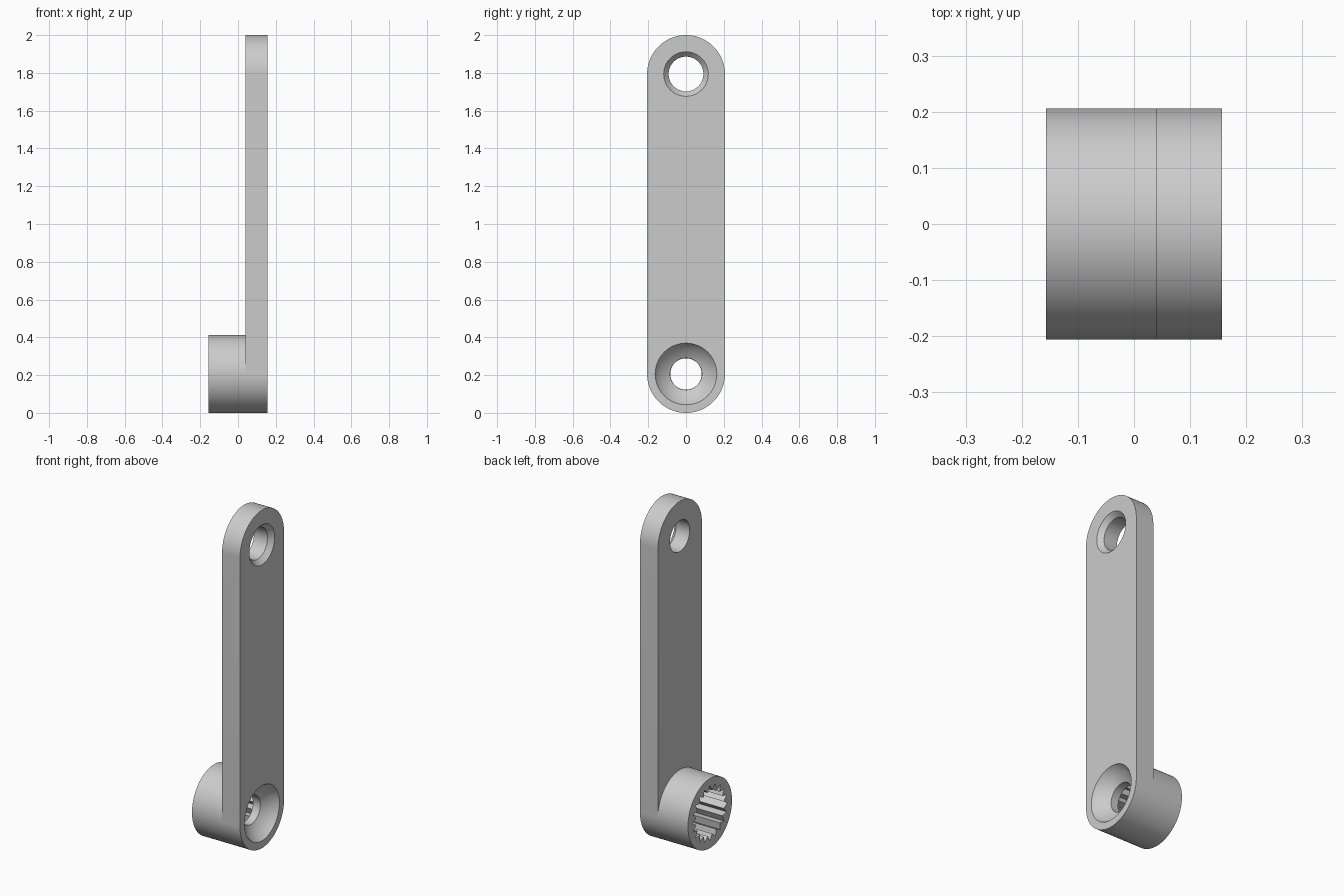
import bpy, bmesh
from math import sin, cos, pi

if "Cube" in bpy.data.objects:
    bpy.data.objects.remove(bpy.data.objects["Cube"], do_unlink=True)

R = 0.206             # rounded end radius
LOW, HIGH = R, 2 - R  # heights of the two hole centres
BACK, STEP, FACE = -0.157, 0.04, 0.157
SEG = 96

grey = bpy.data.materials.new("plain grey")
grey.use_nodes = True
grey.diffuse_color = (0.6, 0.6, 0.6, 1)
grey.node_tree.nodes["Principled BSDF"].inputs["Base Color"].default_value = (0.6, 0.6, 0.6, 1)


def circle(r, z, start=0, turn=2 * pi, count=SEG, closed=True):
    """Points (y, z) along a circle or an arc."""
    steps = count if closed else count + 1
    return [(r * cos(start + turn * i / count), z + r * sin(start + turn * i / count))
            for i in range(steps)]


def loft(name, sections):
    """Closed solid through matching (x, outline) sections along x."""
    bm = bmesh.new()
    rings = [[bm.verts.new((x, y, z)) for y, z in outline] for x, outline in sections]
    for a, b in zip(rings, rings[1:]):
        for i in range(len(a)):
            j = (i + 1) % len(a)
            bm.faces.new((a[i], a[j], b[j], b[i]))
    bm.faces.new(rings[0])
    bm.faces.new(rings[-1])
    bmesh.ops.recalc_face_normals(bm, faces=bm.faces)
    mesh = bpy.data.meshes.new(name)
    bm.to_mesh(mesh)
    bm.free()
    mesh.materials.append(grey)
    obj = bpy.data.objects.new(name, mesh)
    bpy.context.collection.objects.link(obj)
    return obj


def turned(name, z, profile):
    """Round cutter about an axis along x, from (x, radius) pairs."""
    return loft(name, [(x, circle(r, z)) for x, r in profile])


def finish(obj, cutters):
    """Cut the holes, then smooth the round faces."""
    bpy.ops.object.select_all(action="DESELECT")
    bpy.context.view_layer.objects.active = obj
    obj.select_set(True)
    for cutter in cutters:
        mod = obj.modifiers.new("hole", "BOOLEAN")
        mod.operation, mod.solver, mod.object = "DIFFERENCE", "EXACT", cutter
        bpy.ops.object.modifier_apply(modifier=mod.name)
        bpy.data.objects.remove(cutter, do_unlink=True)
    bpy.ops.object.shade_smooth_by_angle(angle=pi / 6)


# Long flat arm with round ends
outline = (circle(R, HIGH, 0, pi, SEG // 2, False)
           + circle(R, LOW, pi, pi, SEG // 2, False))
arm = loft("arm", [(STEP, outline), (FACE, outline)])

# Countersunk hole at the top, dished screw seat at the bottom
top_hole = turned("top_hole", HIGH, [(STEP - 0.1, 0.092), (FACE - 0.028, 0.092),
                                     (FACE, 0.118), (FACE + 0.1, 0.118)])
screw_seat = turned("screw_seat", LOW, [(STEP - 0.1, 0.081), (FACE - 0.07, 0.084),
                                        (FACE - 0.04, 0.137), (FACE, 0.163),
                                        (FACE + 0.1, 0.163)])
finish(arm, [top_hole, screw_seat])

# Hub behind the arm, with a toothed socket
hub = loft("hub", [(x, circle(R, LOW)) for x in (BACK, STEP)])
TEETH = 20
teeth = []
for i in range(TEETH * 2):
    r, a = (0.164, 0.13)[i % 2], pi * i / TEETH
    teeth.append((r * cos(a), LOW + r * sin(a)))
socket = loft("socket", [(BACK - 0.1, teeth), (STEP + 0.1, teeth)])
finish(hub, [socket])
